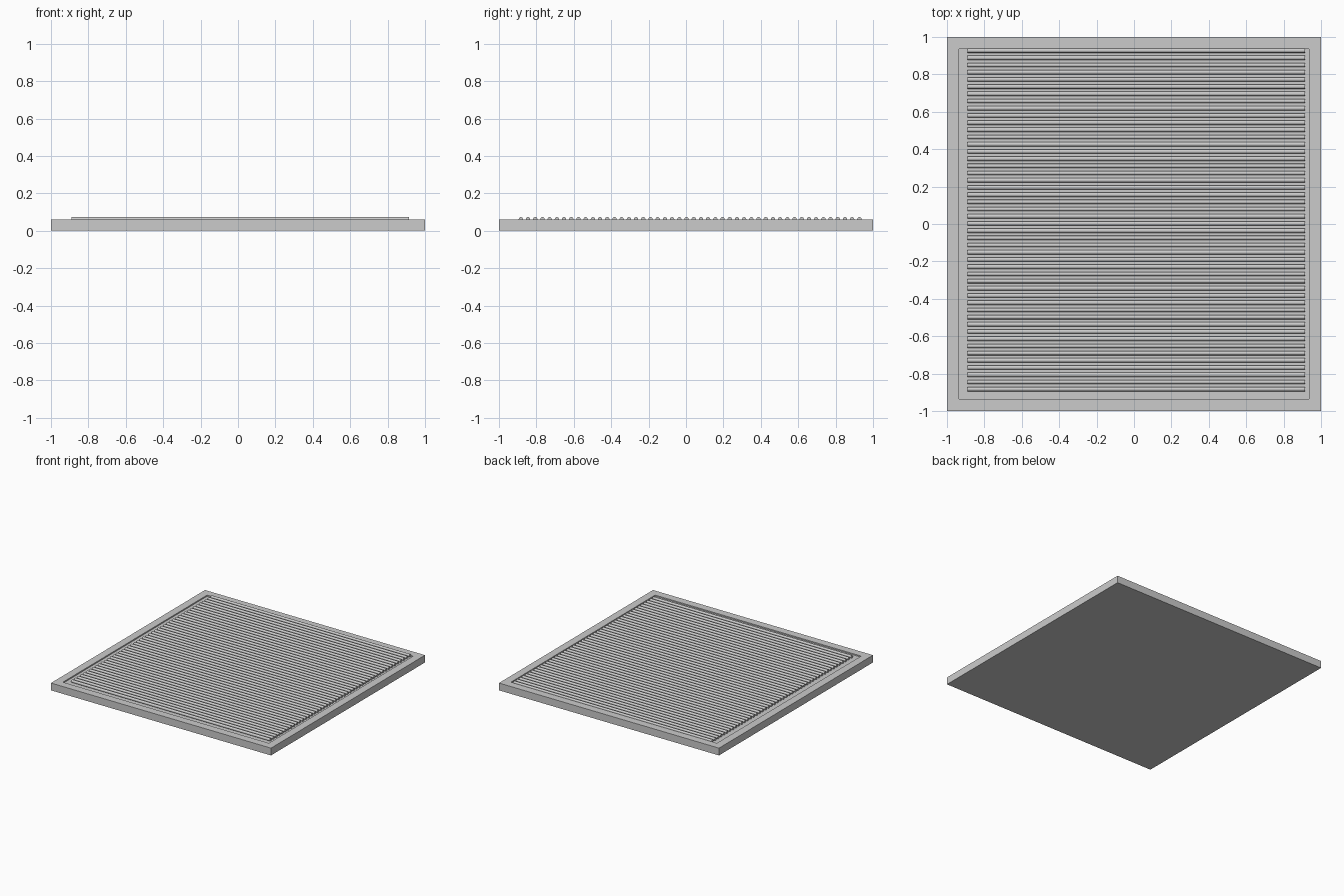
import bpy, bmesh, math
from mathutils import Matrix

if "Cube" in bpy.data.objects:
    bpy.data.objects.remove(bpy.data.objects["Cube"])

TOP, FLOOR, INSET = 0.06, 0.05, 0.91


def finish(bm, name):
    bmesh.ops.recalc_face_normals(bm, faces=bm.faces[:])
    mesh = bpy.data.meshes.new(name)
    bm.to_mesh(mesh)
    bm.free()
    obj = bpy.data.objects.new(name, mesh)
    bpy.context.collection.objects.link(obj)
    return obj


# Square tray with a shallow recess in its top
bm = bmesh.new()
bmesh.ops.create_cube(bm, size=1, matrix=Matrix.Translation((0, 0, TOP / 2))
                      @ Matrix.Diagonal((2, 2, TOP, 1)))
bm.faces.ensure_lookup_table()
top = max(bm.faces, key=lambda f: f.calc_center_median().z)
bmesh.ops.inset_region(bm, faces=[top], thickness=1 - INSET)
floor = bmesh.ops.extrude_face_region(bm, geom=[top])["geom"]
for v in [g for g in floor if isinstance(g, bmesh.types.BMVert)]:
    v.co.z = FLOOR
if top.is_valid:
    bmesh.ops.delete(bm, geom=[top], context='FACES_ONLY')
finish(bm, "tray")

# Row of parallel round rods lying in the recess
COUNT, Y0, Y1 = 48, -0.883, 0.927
X0, X1, RADIUS = -0.89, 0.915, 0.0115
bm = bmesh.new()
for i in range(COUNT):
    y = Y0 + (Y1 - Y0) * i / (COUNT - 1)
    bmesh.ops.create_cone(
        bm, cap_ends=True, segments=16, radius1=RADIUS, radius2=RADIUS, depth=X1 - X0,
        matrix=Matrix.Translation(((X0 + X1) / 2, y, FLOOR + RADIUS))
        @ Matrix.Rotation(math.pi / 2, 4, 'Y'))
rods = finish(bm, "rods")
bpy.context.view_layer.objects.active = rods
rods.select_set(True)
bpy.ops.object.shade_smooth_by_angle()
